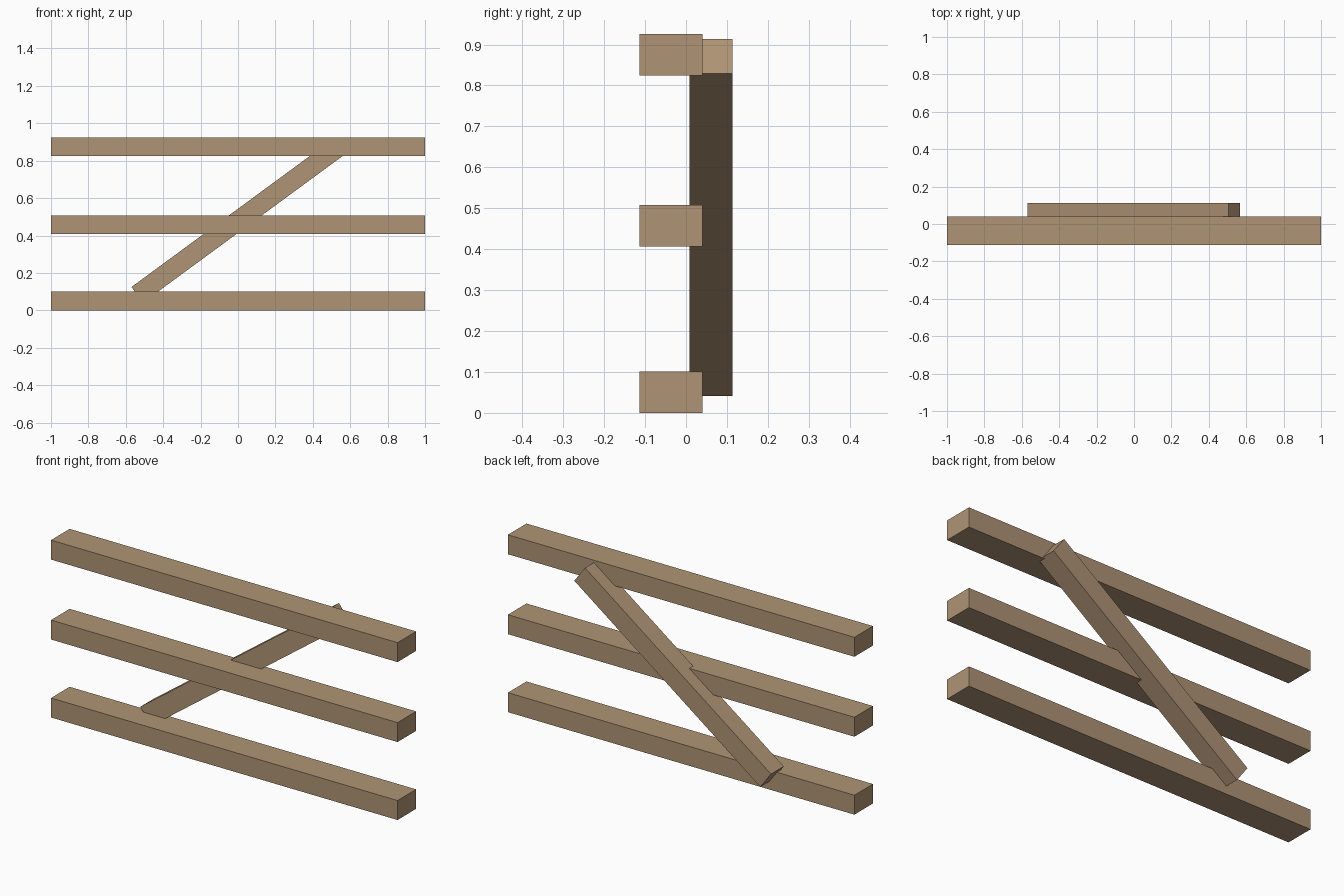
import bpy, math

if "Cube" in bpy.data.objects:
    bpy.data.objects.remove(bpy.data.objects["Cube"])

wood = bpy.data.materials.new("light_brown_wood")
wood.diffuse_color = (0.43, 0.295, 0.178, 1)
wood.use_nodes = True
wood.node_tree.nodes["Principled BSDF"].inputs["Base Color"].default_value = wood.diffuse_color


def beam(name, size, loc, tilt=0.0):
    bpy.ops.mesh.primitive_cube_add(size=1, location=loc, rotation=(0, tilt, 0))
    ob = bpy.context.object
    ob.name = name
    ob.scale = size
    bpy.ops.object.transform_apply(location=False, rotation=True, scale=True)
    ob.data.materials.append(wood)
    return ob


# Three horizontal rails
for name, z in (("bottom_rail", 0.0508), ("middle_rail", 0.4575), ("top_rail", 0.8745)):
    beam(name, (2.0, 0.153, 0.1015), (0, -0.0365, z))

# Diagonal brace let into the back of the rails
beam("diagonal_brace", (1.332, 0.105, 0.104), (-0.002, 0.0605, 0.477), -math.radians(36.3))
